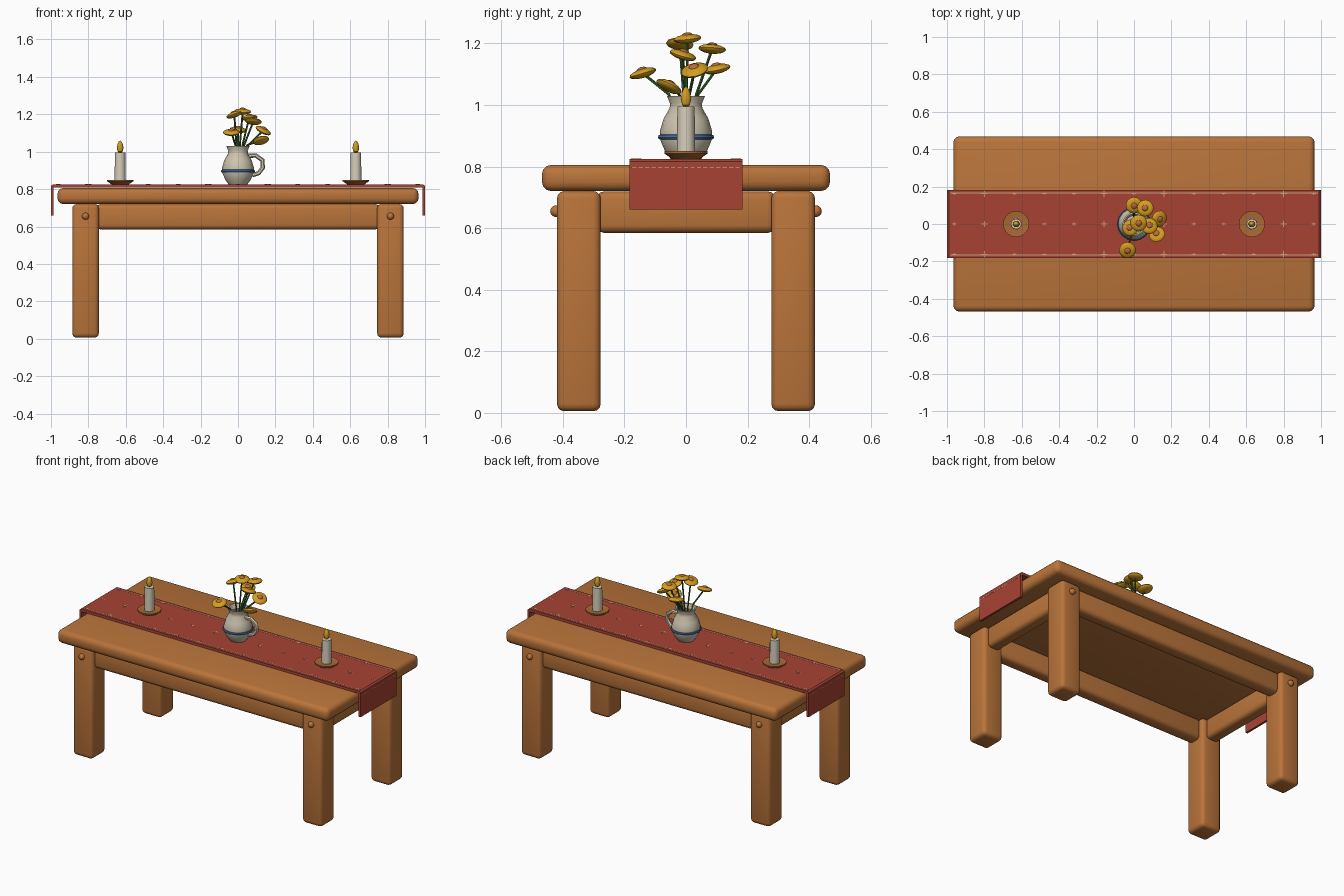
import bpy, bmesh, math
from mathutils import Vector, Matrix

cube = bpy.data.objects.get("Cube")
if cube:
    bpy.data.objects.remove(cube, do_unlink=True)


def material(name, r, g, b):
    m = bpy.data.materials.new(name)
    m.use_nodes = True
    m.diffuse_color = (r, g, b, 1)
    bsdf = next(n for n in m.node_tree.nodes if n.type == 'BSDF_PRINCIPLED')
    bsdf.inputs["Base Color"].default_value = (r, g, b, 1)
    return m


WOOD = material("warm wood", 0.49, 0.175, 0.043)
DARK = material("holder wood", 0.40, 0.14, 0.035)
RED = material("red cloth", 0.39, 0.055, 0.033)
TAN = material("tan thread", 0.62, 0.36, 0.2)
CLAY = material("cream ceramic", 0.62, 0.56, 0.43)
BLUE = material("blue glaze", 0.06, 0.16, 0.36)
WAX = material("candle wax", 0.68, 0.62, 0.5)
GOLD = material("golden yellow", 0.66, 0.34, 0.015)
ORANGE = material("orange centre", 0.5, 0.15, 0.04)
GREEN = material("stem green", 0.045, 0.13, 0.028)


def make(name, bm, mat, smooth=35):
    bmesh.ops.recalc_face_normals(bm, faces=bm.faces)
    me = bpy.data.meshes.new(name)
    bm.to_mesh(me)
    bm.free()
    me.materials.append(mat)
    ob = bpy.data.objects.new(name, me)
    bpy.context.collection.objects.link(ob)
    if smooth:
        bpy.ops.object.select_all(action='DESELECT')
        ob.select_set(True)
        bpy.context.view_layer.objects.active = ob
        bpy.ops.object.shade_smooth_by_angle(angle=math.radians(smooth))
    return ob


def add_box(bm, centre, size):
    mat = Matrix.Translation(centre) @ Matrix.Diagonal((*size, 1))
    bmesh.ops.create_cube(bm, size=1, matrix=mat)


def box(name, centre, size, mat, bevel=0.0, segments=3):
    bm = bmesh.new()
    add_box(bm, centre, size)
    if bevel:
        bmesh.ops.bevel(bm, geom=bm.edges[:], offset=bevel, segments=segments,
                        profile=0.5, affect='EDGES')
    return make(name, bm, mat)


def lathe(name, profile, mat, x=0, sides=16):
    bm = bmesh.new()
    verts = [bm.verts.new((r, 0, z)) for r, z in profile]
    edges = [bm.edges.new(pair) for pair in zip(verts, verts[1:])]
    bmesh.ops.spin(bm, geom=verts + edges, cent=(0, 0, 0), axis=(0, 0, 1),
                   angle=math.tau, steps=sides, use_duplicate=False)
    bmesh.ops.remove_doubles(bm, verts=bm.verts, dist=1e-4)
    bmesh.ops.translate(bm, verts=bm.verts, vec=(x, 0, 0))
    return make(name, bm, mat)


def ball(name, matrix, mat, u=12, v=8):
    bm = bmesh.new()
    bmesh.ops.create_uvsphere(bm, u_segments=u, v_segments=v, radius=1, matrix=matrix)
    return make(name, bm, mat, 60)


def tube(name, points, radius, mat):
    # Sweep a hexagon along the path
    bm = bmesh.new()
    pts = [Vector(p) for p in points]
    rings = []
    for i, p in enumerate(pts):
        d = (pts[min(i + 1, len(pts) - 1)] - pts[max(i - 1, 0)]).normalized()
        side = d.cross(Vector((0, 1, 0))).normalized()
        up = d.cross(side)
        rings.append([bm.verts.new(p + radius * (side * math.cos(a) + up * math.sin(a)))
                      for a in (k * math.tau / 6 for k in range(6))])
    for a, b in zip(rings, rings[1:]):
        for k in range(6):
            bm.faces.new((a[k], a[k - 1], b[k - 1], b[k]))
    bm.faces.new(rings[0])
    bm.faces.new(rings[-1])
    return make(name, bm, mat, 50)


# Table
box("table_top", (0, 0, 0.763), (1.93, 0.936, 0.085), WOOD, 0.03)
for sx, xn in ((-1, "right"), (1, "left")):
    box(f"side_apron_{xn}", (sx * 0.815, 0, 0.652), (0.085, 0.58, 0.135), WOOD, 0.025)
    for sy, yn in ((-1, "front"), (1, "back")):
        box(f"{yn}_leg_{xn}", (sx * 0.815, sy * 0.348, 0.363), (0.142, 0.142, 0.715), WOOD, 0.024)
        ball(f"{yn}_peg_{xn}", Matrix.Translation((sx * 0.815, sy * 0.422, 0.655))
             @ Matrix.Scale(0.019, 4), WOOD)
for sy, yn in ((-1, "front"), (1, "back")):
    box(f"{yn}_apron", (0, sy * 0.348, 0.652), (1.52, 0.085, 0.135), WOOD, 0.025)

# Cloth runner folded over both ends
W = 0.183
bm = bmesh.new()
half = [(0.99, 0.825), (1.0, 0.817), (1.0, 0.66), (0.986, 0.66), (0.986, 0.808)]
section = half + [(-x, z) for x, z in reversed(half)]
face = bm.faces.new([bm.verts.new((x, -W, z)) for x, z in section])
ext = bmesh.ops.extrude_face_region(bm, geom=[face])
bmesh.ops.translate(bm, verts=[e for e in ext["geom"] if isinstance(e, bmesh.types.BMVert)],
                    vec=(0, 2 * W, 0))
make("table_runner", bm, RED, 0)

# Embroidery on the runner
bm = bmesh.new()
for y in (-0.165, 0.165):
    add_box(bm, (0, y, 0.825), (1.97, 0.005, 0.002))
for i in range(-6, 7):
    big = abs(i) in (1, 5)
    for y in (-0.162, 0, 0.162):
        add_box(bm, (i * 0.16, y, 0.8255), (0.034 if big else 0.024, 0.005, 0.002))
        add_box(bm, (i * 0.16, y, 0.8255), (0.005, 0.034 if big else 0.014, 0.002))
for sx in (-1, 1):
    for i in range(-8, 9):
        add_box(bm, (sx, i * 0.021, 0.797), (0.002, 0.014, 0.004))
make("runner_stitching", bm, TAN, 0)

# Candles
for sx, xn in ((-1, "right"), (1, "left")):
    x = sx * 0.63
    lathe(f"candle_holder_{xn}", [(0, 0.825), (0.045, 0.825), (0.07, 0.842), (0.07, 0.85),
                                  (0.035, 0.846), (0, 0.846)], DARK, x, 20)
    lathe(f"candle_{xn}", [(0, 0.84), (0.03, 0.84), (0.028, 0.995), (0, 0.995)], WAX, x, 12)
    lathe(f"flame_{xn}", [(0, 0.99), (0.013, 1.0), (0.018, 1.02), (0.014, 1.042),
                          (0.007, 1.055), (0, 1.06)], GOLD, x, 10)

# Jug
lathe("jug", [(0, 0.825), (0.05, 0.825), (0.068, 0.85), (0.083, 0.885), (0.085, 0.915),
              (0.073, 0.955), (0.053, 0.99), (0.052, 1.005), (0.062, 1.03), (0.054, 1.03),
              (0.044, 1.0), (0.06, 0.955), (0, 0.95)], CLAY)
lathe("jug_band", [(0.08, 0.887), (0.089, 0.89), (0.091, 0.895), (0.089, 0.902), (0.08, 0.905)], BLUE)
tube("jug_handle", [(0.05, 0, 0.978), (0.095, 0, 0.98), (0.13, 0, 0.955), (0.133, 0, 0.915),
                    (0.11, 0, 0.885), (0.075, 0, 0.875)], 0.012, CLAY)

# Flowers: head position, then lean of the head
flowers = [((-0.035, -0.14, 1.103), (0, -0.3)), ((0.122, -0.055, 1.06), (-0.25, 0.5)),
           ((0.135, 0.028, 1.113), (0.5, -0.25)), ((0.0, 0.1, 1.117), (0.1, -0.2)),
           ((0.06, 0.085, 1.182), (-0.1, 0.08)), ((-0.02, -0.02, 1.198), (-0.35, 0.1)),
           ((0.025, 0.005, 1.215), (0.05, -0.1)), ((0.082, -0.01, 1.162), (0.1, 0.3))]
for n, (pos, lean) in enumerate(flowers, 1):
    head = Vector(pos)
    normal = Vector((*lean, 1)).normalized()
    turn = Matrix.Translation(head) @ normal.to_track_quat('Z', 'Y').to_matrix().to_4x4()
    ball(f"petals_{n}", turn @ Matrix.Diagonal((0.045, 0.045, 0.015, 1)), GOLD, 14)
    ball(f"flower_centre_{n}", turn @ Matrix.Translation((0, 0, 0.012))
         @ Matrix.Diagonal((0.018, 0.018, 0.009, 1)), ORANGE, 10, 6)
    root = Vector((head.x * 0.15, head.y * 0.15, 0.95))
    mid = Vector((head.x * 0.4, head.y * 0.4, 1.035))
    tube(f"stem_{n}", [root, mid, head], 0.005, GREEN)
